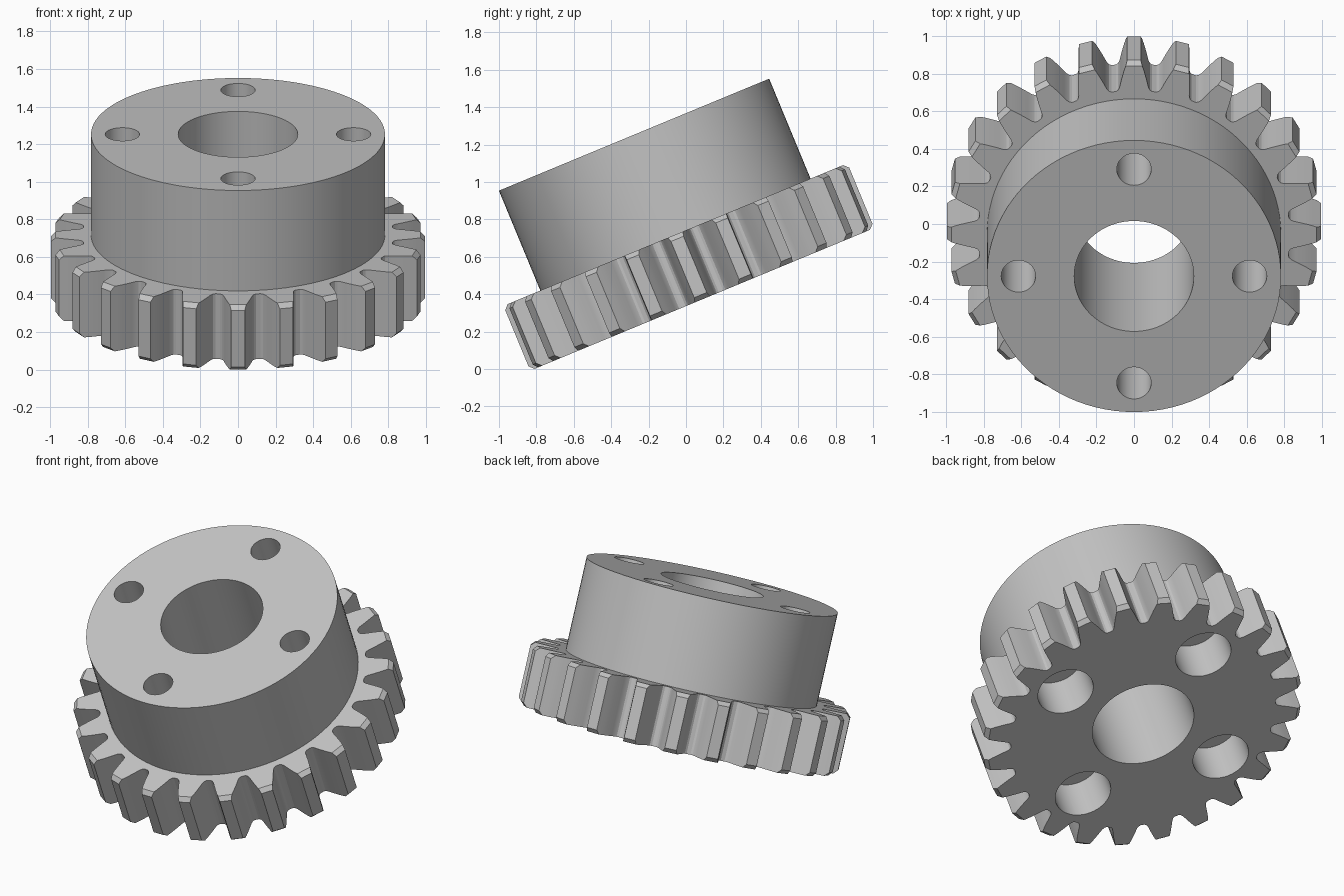
import bpy, bmesh, math
from mathutils import Vector

cube = bpy.data.objects.get("Cube")
if cube:
    bpy.data.objects.remove(cube, do_unlink=True)

TEETH = 24
GEAR_H, TOTAL_H = 0.375, 0.953
TIP_R, CHAMFER = 0.9955, 0.025
HUB_R, BORE_R = 0.782, 0.318
BOLT_CIRCLE, BOLT_R, RECESS_R, RECESS_DEPTH = 0.615, 0.0915, 0.174, 0.28
TILT = math.radians(22.5)

steel = bpy.data.materials.new("steel_grey")
steel.use_nodes = True
steel.diffuse_color = (0.55, 0.55, 0.55, 1)
steel.node_tree.nodes["Principled BSDF"].inputs["Base Color"].default_value = (0.55, 0.55, 0.55, 1)


def make_object(name, bm):
    bmesh.ops.recalc_face_normals(bm, faces=bm.faces)
    mesh = bpy.data.meshes.new(name)
    bm.to_mesh(mesh)
    bm.free()
    obj = bpy.data.objects.new(name, mesh)
    bpy.context.collection.objects.link(obj)
    mesh.materials.append(steel)
    return obj


def cylinder(name, radius, z0, z1, x=0, y=0, sides=96):
    bm = bmesh.new()
    bmesh.ops.create_cone(bm, cap_ends=True, segments=sides, radius1=radius,
                          radius2=radius, depth=z1 - z0)
    bmesh.ops.translate(bm, verts=bm.verts, vec=(x, y, (z0 + z1) / 2))
    return make_object(name, bm)


def combine(target, tool, operation):
    mod = target.modifiers.new(operation.lower(), 'BOOLEAN')
    mod.operation, mod.object, mod.solver = operation, tool, 'EXACT'
    bpy.context.view_layer.objects.active = target
    bpy.ops.object.modifier_apply(modifier=mod.name)
    bpy.data.objects.remove(tool, do_unlink=True)


# Half tooth as (half width, radius), root to tip
flank = [(0.096, 0.824), (0.085, 0.832), (0.077, 0.848), (0.072, 0.87), (0.066, 0.895),
         (0.059, 0.922), (0.052, 0.947), (0.044, TIP_R - CHAMFER)]
tip = (0.036, TIP_R)


def tooth_ring(bm, z, end):
    # On the end faces the tip collapses to the chamfer edge
    half = flank + [flank[-1] if end else tip]
    outline = [(-w, r) for w, r in half] + [(w, r) for w, r in reversed(half)]
    ring = []
    for i in range(TEETH):
        a = -2 * math.pi * i / TEETH
        c, s = math.cos(a), math.sin(a)
        ring += [bm.verts.new((w * c - r * s, w * s + r * c, z)) for w, r in outline]
    return ring


# Toothed ring with chamfered tips
bm = bmesh.new()
levels = [(0, True), (CHAMFER, False), (GEAR_H - CHAMFER, False), (GEAR_H, True)]
rings = [tooth_ring(bm, z, end) for z, end in levels]
for low, high in zip(rings, rings[1:]):
    for i in range(len(low)):
        j = (i + 1) % len(low)
        bm.faces.new((low[i], low[j], high[j], high[i]))
bm.faces.new(rings[0])
bm.faces.new(rings[-1])
bmesh.ops.remove_doubles(bm, verts=bm.verts, dist=0.0001)
gear = make_object("gear_with_hub", bm)

# Hub, central bore, bolt holes with wide recesses underneath
combine(gear, cylinder("hub", HUB_R, GEAR_H / 2, TOTAL_H), 'UNION')
combine(gear, cylinder("bore", BORE_R, -0.1, TOTAL_H + 0.1), 'DIFFERENCE')
for i in range(4):
    x = BOLT_CIRCLE * math.cos(i * math.pi / 2)
    y = BOLT_CIRCLE * math.sin(i * math.pi / 2)
    combine(gear, cylinder("bolt_hole", BOLT_R, -0.1, TOTAL_H + 0.1, x, y, 48), 'DIFFERENCE')
    combine(gear, cylinder("recess", RECESS_R, -0.1, RECESS_DEPTH, x, y, 48), 'DIFFERENCE')

# Shade and tilt into place
bpy.ops.object.select_all(action='DESELECT')
gear.select_set(True)
bpy.context.view_layer.objects.active = gear
bpy.ops.object.shade_smooth_by_angle(angle=math.radians(25))
gear.rotation_euler = (TILT, 0, 0)
gear.location = Vector((0, 0.087, 0.372))
